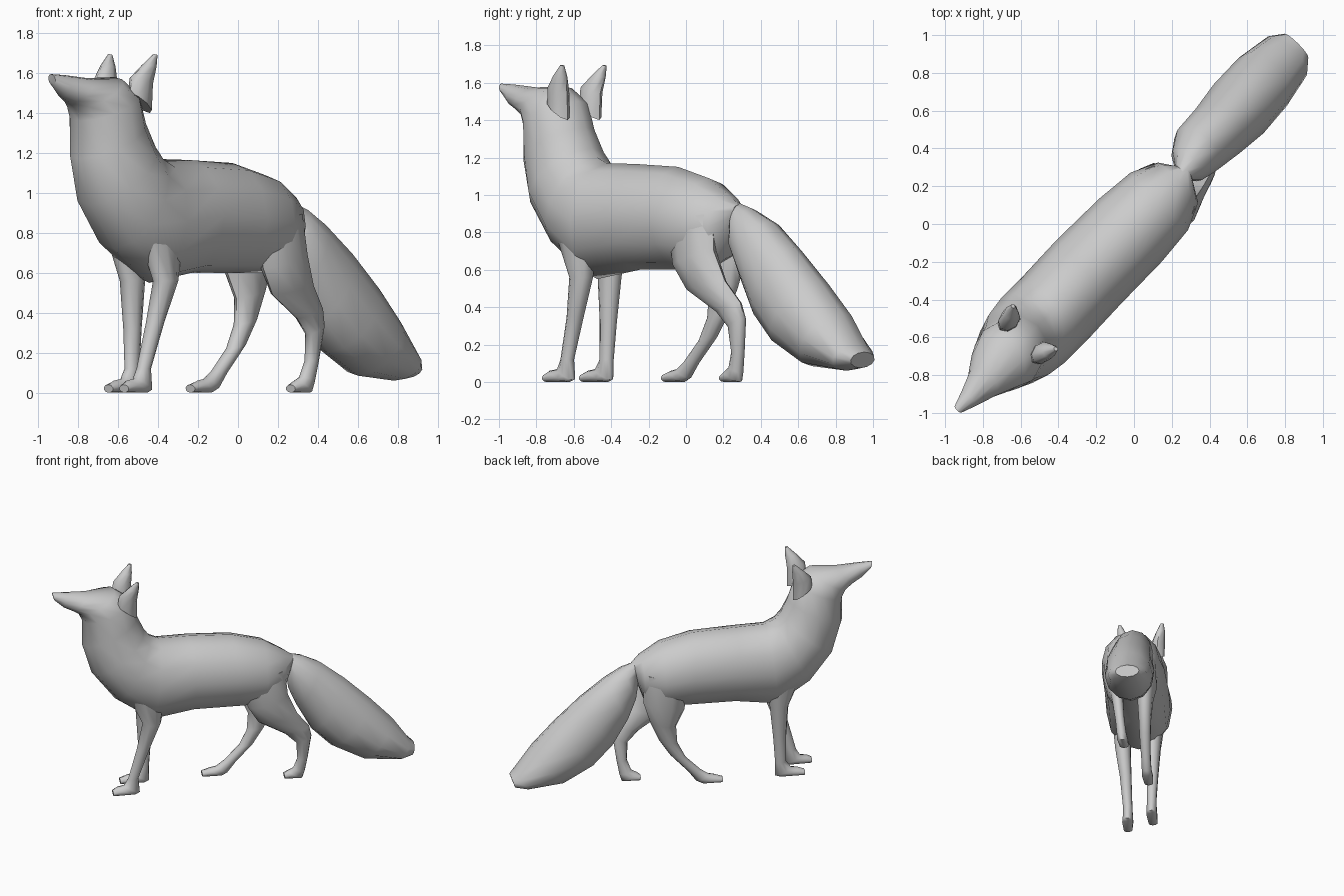
import bpy, bmesh, math
from mathutils import Vector

R = math.sqrt(0.5)


def world(s, t, z):
    # s runs nose to tail along the diagonal, t is sideways
    return Vector(((s + t) * R, (s - t) * R, z))


def loft(name, rings, sides=12):
    """Each ring: (s1, z1, s2, z2, t, half_width) = ellipse between two profile points."""
    bm = bmesh.new()
    loops = []
    for s1, z1, s2, z2, t, w in rings:
        loop = []
        for i in range(sides):
            a = 2 * math.pi * i / sides
            k = (1 + math.cos(a)) / 2
            loop.append(bm.verts.new(world(s2 + (s1 - s2) * k, t + w * math.sin(a), z2 + (z1 - z2) * k)))
        loops.append(loop)
    for a, b in zip(loops, loops[1:]):
        for i in range(sides):
            j = (i + 1) % sides
            bm.faces.new((a[i], a[j], b[j], b[i]))
    bm.faces.new(loops[0])
    bm.faces.new(loops[-1])
    bmesh.ops.recalc_face_normals(bm, faces=bm.faces)
    me = bpy.data.meshes.new(name)
    bm.to_mesh(me)
    bm.free()
    ob = bpy.data.objects.new(name, me)
    bpy.context.collection.objects.link(ob)
    bpy.context.view_layer.objects.active = ob
    ob.select_set(True)
    bpy.ops.object.shade_smooth_by_angle(angle=math.radians(50))
    ob.select_set(False)
    return ob


# Torso, neck and head in one sweep from rump to nose
loft("body", [
    (.40, .95, .36, .80, .00, .05),
    (.33, 1.00, .31, .66, .01, .15),
    (.18, 1.09, .18, .60, .01, .215),
    (-.05, 1.15, -.02, .60, .01, .235),
    (-.36, 1.165, -.34, .60, .01, .24),
    (-.58, 1.17, -.65, .55, .02, .24),
    (-.65, 1.20, -.90, .72, .02, .24),
    (-.69, 1.25, -1.07, .94, .02, .225),
    (-.74, 1.36, -1.14, 1.17, .02, .19),
    (-.79, 1.50, -1.14, 1.36, .02, .185),
    (-.90, 1.58, -1.17, 1.42, .02, .155),
    (-1.10, 1.575, -1.22, 1.45, .03, .095),
    (-1.26, 1.59, -1.28, 1.48, .035, .055),
    (-1.36, 1.595, -1.345, 1.54, .035, .025),
])

# Ears
for name, side in (("ear_left", -1), ("ear_right", 1)):
    loft(name, [
        (-.90, 1.50, -.76, 1.40, .015 + side * .12, .05),
        (-.89, 1.58, -.76, 1.54, .015 + side * .125, .052),
        (-.83, 1.64, -.75, 1.63, .015 + side * .145, .035),
        (-.77, 1.695, -.75, 1.69, .015 + side * .16, .012),
    ], 8)

# Bushy tail
loft("tail", [
    (.38, .96, .35, .80, -.01, .045),
    (.47, .93, .37, .68, -.02, .11),
    (.60, .86, .43, .54, -.04, .15),
    (.78, .72, .54, .34, -.035, .165),
    (.97, .54, .68, .20, -.04, .185),
    (1.13, .37, .90, .085, -.05, .18),
    (1.25, .20, 1.16, .06, -.055, .145),
    (1.29, .16, 1.26, .075, -.06, .09),
])

# Front legs: right foot reaches further forward
loft("front_leg_right", [
    (-.82, .78, -.55, .78, .14, .08),
    (-.72, .56, -.585, .56, .14, .06),
    (-.76, .35, -.665, .35, .125, .045),
    (-.82, .12, -.745, .12, .115, .036),
    (-.85, .07, -.735, .01, .115, .04),
    (-.91, .06, -.76, .0, .12, .042),
    (-.935, .04, -.93, .0, .125, .034),
], 10)
loft("front_leg_left", [
    (-.82, .78, -.55, .78, -.09, .08),
    (-.73, .56, -.595, .56, -.085, .06),
    (-.715, .32, -.62, .32, -.08, .045),
    (-.715, .12, -.635, .12, -.075, .036),
    (-.75, .07, -.635, .01, -.072, .04),
    (-.81, .06, -.66, .0, -.07, .042),
    (-.85, .04, -.845, .0, -.07, .034),
], 10)

# Hind legs: right one stretched back, left one stepping forward
loft("hind_leg_right", [
    (.00, .85, .32, .90, .12, .08),
    (.05, .62, .34, .70, .13, .085),
    (.13, .49, .41, .54, .115, .065),
    (.33, .37, .50, .425, .09, .048),
    (.41, .29, .52, .34, .08, .042),
    (.42, .16, .495, .16, .065, .035),
    (.39, .08, .475, .05, .055, .037),
    (.35, .06, .46, .0, .05, .042),
    (.325, .04, .33, .0, .045, .034),
], 10)
loft("hind_leg_left", [
    (.00, .85, .32, .90, -.10, .08),
    (.03, .60, .33, .68, -.105, .085),
    (.09, .47, .28, .52, -.10, .06),
    (.08, .34, .215, .37, -.095, .048),
    (.02, .22, .13, .24, -.09, .042),
    (-.09, .11, .0, .10, -.087, .036),
    (-.15, .07, -.06, .02, -.087, .038),
    (-.20, .06, -.10, .0, -.088, .042),
    (-.25, .04, -.245, .0, -.09, .034),
], 10)
